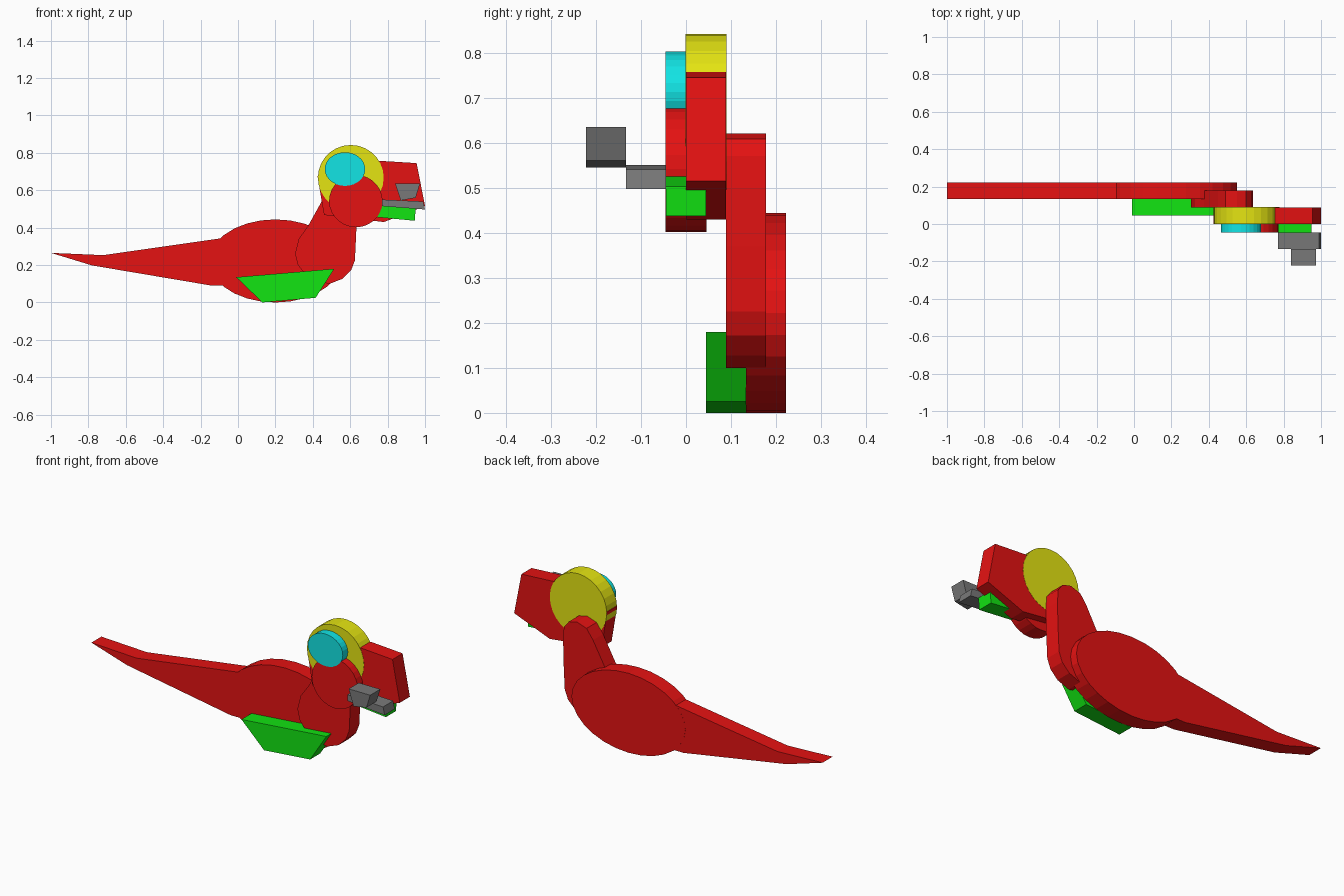
import bpy, bmesh, math

if "Cube" in bpy.data.objects:
    bpy.data.objects.remove(bpy.data.objects["Cube"])


def material(name, rgb):
    m = bpy.data.materials.new(name)
    m.diffuse_color = (*rgb, 1)
    m.use_nodes = True
    m.node_tree.nodes["Principled BSDF"].inputs["Base Color"].default_value = m.diffuse_color
    return m


RED = material("red", (0.78, 0.006, 0.006))
GREEN = material("green", (0.006, 0.78, 0.006))
YELLOW = material("yellow", (0.78, 0.78, 0.006))
CYAN = material("cyan", (0.006, 0.78, 0.78))
GREY = material("grey", (0.19, 0.19, 0.19))

STEP = 0.0445  # half the thickness of one flat layer


def slab(name, outline, y, mat, extra=0.0):
    """Extrude an (x, z) outline into a flat layer centred on y."""
    half = STEP + extra
    bm = bmesh.new()
    face = bm.faces.new([bm.verts.new((x, y - half, z)) for x, z in outline])
    ext = bmesh.ops.extrude_face_region(bm, geom=[face])
    verts = [v for v in ext["geom"] if isinstance(v, bmesh.types.BMVert)]
    bmesh.ops.translate(bm, verts=verts, vec=(0, 2 * half, 0))
    bmesh.ops.recalc_face_normals(bm, faces=bm.faces)
    me = bpy.data.meshes.new(name)
    bm.to_mesh(me)
    bm.free()
    me.materials.append(mat)
    ob = bpy.data.objects.new(name, me)
    bpy.context.collection.objects.link(ob)
    return ob


def ellipse(cx, cz, rx, rz, n=28):
    return [(cx + rx * math.cos(2 * math.pi * i / n),
             cz + rz * math.sin(2 * math.pi * i / n)) for i in range(n)]


# Body and tail, rearmost layer
slab("body", ellipse(0.2, 0.222, 0.352, 0.222), 4 * STEP, RED)
slab("tail", [(-0.09, 0.343), (-0.72, 0.253), (-1.0, 0.265), (-0.78, 0.198),
              (-0.14, 0.09), (-0.06, 0.09), (0.05, 0.2)], 4 * STEP, RED, -0.0005)

# Neck and breast
slab("neck", [(0.635, 0.5), (0.63, 0.57), (0.6, 0.608), (0.55, 0.62),
              (0.49, 0.6), (0.45, 0.545), (0.375, 0.41), (0.325, 0.34),
              (0.305, 0.26), (0.32, 0.2), (0.36, 0.15), (0.42, 0.112),
              (0.49, 0.1), (0.56, 0.127), (0.605, 0.172), (0.625, 0.225),
              (0.632, 0.37)], 3 * STEP, RED)

# Belly plate
slab("belly", [(-0.01, 0.135), (0.13, 0.0), (0.415, 0.025), (0.515, 0.18)],
     2 * STEP, GREEN)

# Head and crest disc
slab("head", [(0.955, 0.745), (1.0, 0.515), (0.78, 0.43), (0.46, 0.468),
              (0.425, 0.675), (0.76, 0.757)], STEP, RED)
slab("crest", ellipse(0.603, 0.667, 0.176, 0.175), STEP, YELLOW, 0.001)

# Cheek, eye and lower jaw
slab("cheek", ellipse(0.63, 0.542, 0.143, 0.14), 0, RED, 0.0005)
slab("eye", ellipse(0.572, 0.713, 0.108, 0.09), 0, CYAN, 0.0015)
slab("jaw", [(0.71, 0.532), (0.72, 0.458), (0.945, 0.437), (0.95, 0.503)],
     0, GREEN)

# Beak bar and nostril block, front layers
slab("beak", [(0.77, 0.55), (0.77, 0.515), (1.0, 0.497), (0.99, 0.54)],
     -2 * STEP, GREY)
slab("nostril", [(0.84, 0.635), (0.87, 0.545), (0.95, 0.56), (0.973, 0.635)],
     -4 * STEP, GREY)
